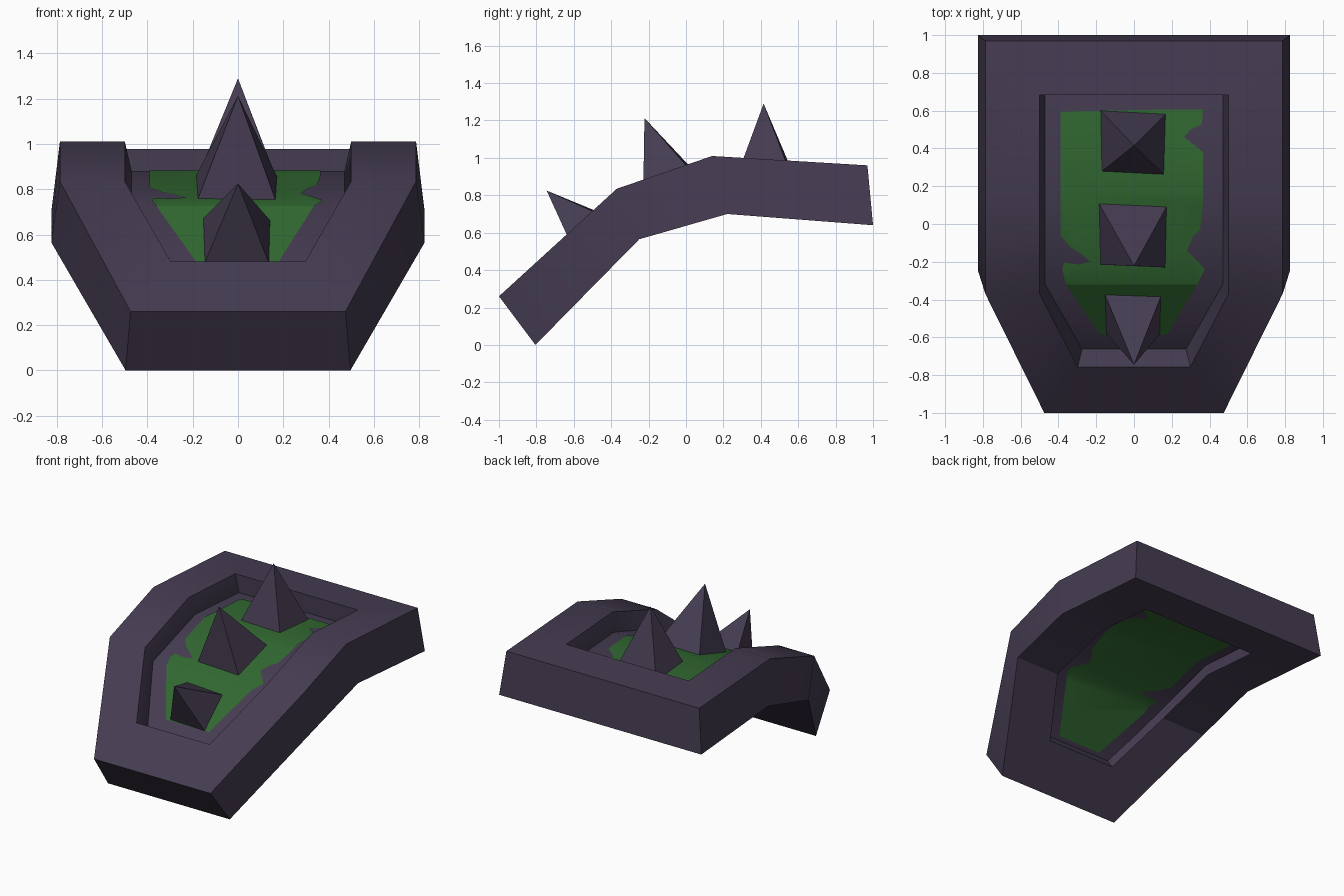
import bpy, bmesh
from mathutils import Vector

if "Cube" in bpy.data.objects:
    bpy.data.objects.remove(bpy.data.objects["Cube"])


def material(name, rgb):
    m = bpy.data.materials.new(name)
    m.diffuse_color = (*rgb, 1)
    m.use_nodes = True
    m.node_tree.nodes["Principled BSDF"].inputs["Base Color"].default_value = m.diffuse_color
    return m


PURPLE = material("dark purple", (0.060, 0.045, 0.083))
GREEN = material("moss green", (0.031, 0.138, 0.031))

# Side profile stations (y, z) of the bent plate: upper and lower skin
TOP = [(-1.0, .26), (-.37, .835), (.14, 1.01), (.97, .96)]
LOW = [(-.805, 0), (-.25, .565), (.22, .70), (1.0, .64)]
F_FLOOR, F_UNDER = .42, .73   # depth fractions of the sunken floor


def layer(f):
    return [(a[0] + (b[0] - a[0]) * f, a[1] + (b[1] - a[1]) * f) for a, b in zip(TOP, LOW)]


def height(y, f):
    pts = layer(f)
    for (y0, z0), (y1, z1) in zip(pts, pts[1:]):
        if y <= y1 or y1 == pts[-1][0]:
            return z0 + (z1 - z0) * (y - y0) / (y1 - y0)


def finish(bm, name, mat, recalc=True):
    if recalc:
        bmesh.ops.recalc_face_normals(bm, faces=bm.faces[:])
    me = bpy.data.meshes.new(name)
    bm.to_mesh(me)
    bm.free()
    me.materials.append(mat)
    ob = bpy.data.objects.new(name, me)
    bpy.context.collection.objects.link(ob)
    return ob


def loop(bm, half):
    """Closed loop of verts from right-half points (x, y, z), front to back."""
    pts = half + [(-x, y, z) for x, y, z in reversed(half)]
    return [bm.verts.new(p) for p in pts]


def bridge(bm, a, b):
    n = len(a)
    for i in range(n):
        j = (i + 1) % n
        bm.faces.new((a[i], a[j], b[j], b[i]))


def outline(f, xs, y_front=None, y_back=None):
    ys = [p[0] for p in layer(f)]
    ys[0] = ys[0] if y_front is None else y_front
    ys[3] = ys[3] if y_back is None else y_back
    return [(x, y, height(y, f)) for x, y in zip(xs, ys)]


# Frame: thick bent ring with a tapered opening
bm = bmesh.new()
out_top = loop(bm, outline(0, (.475, .787, .787, .787)))
out_low = loop(bm, outline(1, (.497, .825, .825, .825)))
in_top = loop(bm, outline(0, (.298, .5, .5, .5), -.757, .683))
in_mid = loop(bm, outline(F_FLOOR, (.275, .47, .47, .47), -.662, .683))
in_low = loop(bm, outline(1, (.275, .47, .47, .47), -.56, .683))
rings = [in_top, out_top, out_low, in_low, in_mid, in_top]
for a, b in zip(rings, rings[1:]):
    bridge(bm, a, b)
frame = finish(bm, "frame", PURPLE)

# Sunken floor slab following the bend
bm = bmesh.new()
skins = [loop(bm, outline(F_FLOOR, (.277, .473, .473, .473), -.664, .686)),
         loop(bm, outline(F_UNDER, (.277, .473, .473, .473), -.62, .686))]
bridge(bm, *skins)
for s in skins:
    for i in range(3):
        bm.faces.new((s[i], s[i + 1], s[6 - i], s[7 - i]))
floor = finish(bm, "sunken_floor", PURPLE)

# Moss patches: ragged outline laid over both skins of the floor
MOSS = [(-.18, -.585), (.175, -.585), (.25, -.46), (.335, -.32), (.375, -.24), (.33, -.19),
        (.28, -.14), (.31, -.07), (.35, -.03), (.365, .1), (.365, .38), (.33, .41), (.265, .46),
        (.30, .50), (.36, .53), (.365, .605), (.1, .605), (-.39, .595), (-.39, -.06), (-.34, -.12),
        (-.28, -.16), (-.23, -.20), (-.29, -.215), (-.37, -.205), (-.38, -.24), (-.36, -.32)]


def moss(name, f, lift, up):
    bm = bmesh.new()
    bm.faces.new([bm.verts.new((x, y, 0)) for x, y in MOSS])
    for y, _ in layer(f)[1:3]:
        bmesh.ops.bisect_plane(bm, geom=bm.verts[:] + bm.edges[:] + bm.faces[:], dist=1e-5,
                               plane_co=(0, y, 0), plane_no=(0, 1, 0))
    bmesh.ops.triangulate(bm, faces=bm.faces[:])
    for face in bm.faces:
        face.normal_update()
        if (face.normal.z > 0) != up:
            face.normal_flip()
    for v in bm.verts:
        v.co.z = height(v.co.y, f) + lift
    return finish(bm, name, GREEN, recalc=False)


moss_top = moss("moss_upper", F_FLOOR, .004, True)
moss_low = moss("moss_lower", F_UNDER, -.004, False)


# Spikes: four-sided pyramids rooted in the floor
def spike(name, base, apex):
    bm = bmesh.new()
    b = [bm.verts.new((x, y, height(y, F_FLOOR) - .01)) for x, y in base]
    tip = bm.verts.new(apex)
    for i in range(4):
        bm.faces.new((b[i], b[(i + 1) % 4], tip))
    bm.faces.new(b[::-1])
    finish(bm, name, PURPLE)


spike("front_spike", [(-.15, -.575), (.14, -.58), (.145, -.375), (-.157, -.365)], (0, -.745, .825))
spike("middle_spike", [(-.182, -.215), (.17, -.23), (.177, .10), (-.19, .117)], (0, -.222, 1.213))
spike("back_spike", [(-.175, .275), (.162, .258), (.172, .587), (-.182, .605)], (0, .415, 1.29))

# Soften only the shallow bends
for ob in (frame, floor, moss_top, moss_low):
    bpy.ops.object.select_all(action='DESELECT')
    ob.select_set(True)
    bpy.context.view_layer.objects.active = ob
    bpy.ops.object.shade_smooth_by_angle(angle=0.5)
